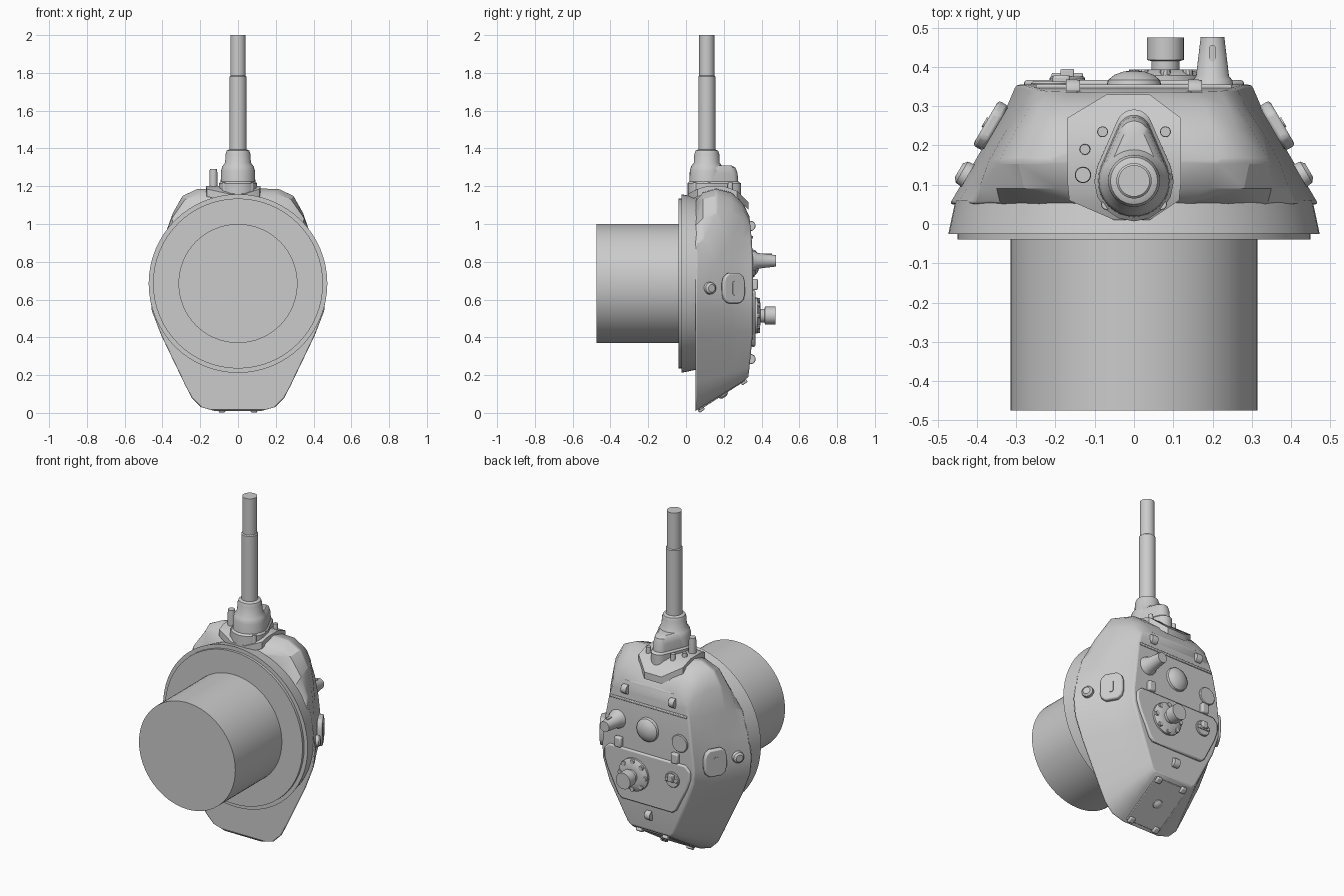
import bpy, bmesh, math
from mathutils import Vector, Matrix

default = bpy.data.objects.get("Cube")
if default:
    bpy.data.objects.remove(default, do_unlink=True)

grey = bpy.data.materials.new("armour grey")
grey.use_nodes = True
colour = (0.6, 0.6, 0.6, 1)
grey.diffuse_color = colour
grey.node_tree.nodes["Principled BSDF"].inputs["Base Color"].default_value = colour

X, Y, Z = Vector((1, 0, 0)), Vector((0, 1, 0)), Vector((0, 0, 1))


def finish(name, bm, bevel=0, angle=35):
    bmesh.ops.remove_doubles(bm, verts=bm.verts, dist=1e-5)
    bmesh.ops.recalc_face_normals(bm, faces=bm.faces)
    mesh = bpy.data.meshes.new(name)
    bm.to_mesh(mesh)
    bm.free()
    mesh.materials.append(grey)
    obj = bpy.data.objects.new(name, mesh)
    bpy.context.collection.objects.link(obj)
    if bevel:
        mod = obj.modifiers.new("soft edges", "BEVEL")
        mod.width, mod.segments, mod.limit_method = bevel, 2, "ANGLE"
        mod.angle_limit = math.radians(40)
    bpy.ops.object.select_all(action="DESELECT")
    obj.select_set(True)
    bpy.context.view_layer.objects.active = obj
    bpy.ops.object.shade_smooth_by_angle(angle=math.radians(angle))
    return obj


def frame(loc, normal, up):
    """Placement whose local z is the normal and local y is up."""
    n = Vector(normal).normalized()
    side = Vector(up).cross(n).normalized()
    rot = Matrix((side, n.cross(side), n)).transposed()
    return Matrix.Translation(loc) @ rot.to_4x4()


def loft(name, rings, bevel=0, cap=True, angle=35):
    bm = bmesh.new()
    rows = [[bm.verts.new(p) for p in ring] for ring in rings]
    n = len(rows[0])
    for a, b in zip(rows, rows[1:]):
        for i in range(n):
            j = (i + 1) % n
            bm.faces.new((a[i], a[j], b[j], b[i]))
    if cap:
        bm.faces.new(rows[0])
        bm.faces.new(rows[-1])
    else:  # mirrored outlines are closed by strips running across the middle
        for row in (rows[0], rows[-1]):
            for i in range(n // 2 - 1):
                bm.faces.new((row[i], row[i + 1], row[n - 2 - i], row[n - 1 - i]))
    return finish(name, bm, bevel, angle)


def lathe(name, profile, loc, axis=Y, up=Z, seg=32):
    m = frame(loc, axis, up)
    turns = [2 * math.pi * k / seg for k in range(seg)]
    return loft(name, [[m @ Vector((r * math.cos(a), r * math.sin(a), h)) for a in turns]
                       for r, h in profile])


def disc(name, r, h, loc, axis=Y, up=Z, seg=24):
    return lathe(name, [(r, 0), (r, h * 0.75), (r * 0.92, h)], loc, axis, up, seg)


def prism(name, outline, depth, place, bevel=0):
    return loft(name, [[place @ Vector((x, y, h)) for x, y in outline] for h in (0, depth)], bevel)


def box(name, size, loc, normal=Y, up=Z, bevel=0.004):
    w, h, d = size
    outline = [(-w / 2, -h / 2), (w / 2, -h / 2), (w / 2, h / 2), (-w / 2, h / 2)]
    return prism(name, outline, d, frame(loc, normal, up), bevel)


def mirrored(half):
    return half + [(-x, y) for x, y in reversed(half)]


def capsule(r1, y1, r2, y2, phi=0, steps=10):
    """Outline hugging two circles on the local y axis."""
    pts = []
    for r, c, a, b in ((r2, y2, phi, math.pi - phi), (r1, y1, math.pi - phi, 2 * math.pi + phi)):
        for k in range(steps + 1):
            t = a + (b - a) * k / steps
            pts.append((r * math.cos(t), c + r * math.sin(t)))
    return pts


# Cast turret shell: half outlines from rear to front, stacked from ring to roof
base = [(0.02, 0.01), (0.13, 0.01), (0.2, 0.03), (0.25, 0.08), (0.29, 0.16), (0.41, 0.41),
        (0.46, 0.54), (0.47, 0.64), (0.45, 0.78),
        (0.41, 0.9), (0.34, 0.99), (0.24, 1.07), (0.13, 1.12), (0.02, 1.135)]
roof = [(0.02, 0.19), (0.13, 0.19), (0.14, 0.2), (0.15, 0.21), (0.165, 0.24), (0.255, 0.43),
        (0.295, 0.55), (0.3, 0.63), (0.28, 0.8),
        (0.26, 0.92), (0.24, 0.98), (0.22, 1.02), (0.17, 1.04), (0.02, 1.04)]
cheeks = {0.09: [(0.395, 0.92), (0.35, 1.03), (0.28, 1.13), (0.19, 1.165), (0.02, 1.17)],
          0.16: [(0.37, 0.93), (0.345, 1.06), (0.295, 1.15), (0.22, 1.185), (0.02, 1.19)],
          0.24: [(0.325, 0.93), (0.3, 1.06), (0.26, 1.13), (0.2, 1.165), (0.02, 1.17)],
          0.3: [(0.285, 0.93), (0.265, 1.03), (0.24, 1.08), (0.18, 1.11), (0.02, 1.115)]}


def roof_y(z):
    return min(0.355, 0.33 + 0.12 * (z - 0.19), 0.355 - 0.1 * (z - 0.85))


rings = [[(x, 0.05, z) for x, z in mirrored(base)]]
for y, front in cheeks.items():
    t = (y - 0.05) / 0.29
    rear = [(a + (c - a) * t, b + (d - b) * t) for (a, b), (c, d) in zip(base[:9], roof[:9])]
    rings.append([(x, y, z) for x, z in mirrored(rear + front)])
rings.append([(x, roof_y(z), z) for x, z in mirrored(roof)])
loft("turret_shell", rings, 0.008, cap=False, angle=32)

# Turret ring and basket
centre = (0, 0, 0.685)
lathe("turret_ring", [(0.45, -0.04), (0.45, -0.025), (0.473, -0.025), (0.455, 0.06)], centre, seg=64)
lathe("basket", [(0.315, -0.475), (0.315, -0.03)], centre, seg=64)

# Bent mantlet plate across the rounded front
strips = [(0.01, -0.05, 0.04, 1.16), (0.06, -0.165, 0.115, 1.185), (0.11, -0.17, 0.12, 1.2),
          (0.2, -0.17, 0.12, 1.2), (0.27, -0.17, 0.12, 1.175), (0.33, -0.07, 0.04, 1.115)]
loft("mantlet_plate", [[(l, y, z), (r, y, z), (r, y, z - 0.04), (l, y, z - 0.04)]
                       for y, l, r, z in strips])

# Mantlet hood, collar and gun
hood = capsule(0.092, 0.11, 0.042, 0.235, 0.39)
layers = [(1.1, 1.15), (1.1, 1.215), (1, 1.225), (0.97, 1.27), (0.9, 1.298), (0.75, 1.31)]
loft("mantlet_hood", [[(x * s, 0.13 + (y - 0.13) * s, z) for x, y in hood] for s, z in layers])
gun_foot = (0, 0.11, 0)
lathe("gun_collar", [(0.093, 1.18), (0.09, 1.28), (0.083, 1.305), (0.068, 1.325),
                     (0.066, 1.37), (0.06, 1.388), (0.045, 1.395)], gun_foot, Z, Y)
lathe("gun_barrel", [(0.045, 1.35), (0.045, 1.78), (0.04, 1.785), (0.04, 2)], gun_foot, Z, Y)
for x, y in ((0.08, 0.235), (0.085, 0.12), (-0.08, 0.235), (-0.125, 0.19), (-0.07, 0.05), (0.07, 0.05)):
    disc("mantlet_bolt", 0.014, 0.05, (x, y, 1.17), Z, Y, 12)
disc("mantlet_post", 0.021, 0.11, (-0.13, 0.125, 1.18), Z, Y, 16)

# Engine-side roof hatch and the weld strip ahead of it
hatch = mirrored([(0.165, 0.35), (0.19, 0.37), (0.26, 0.51), (0.28, 0.57), (0.28, 0.62), (0.25, 0.65)])
prism("roof_hatch", [(-x, z) for x, z in hatch], 0.022, frame((0, 0.345, 0), Y, Z), 0.008)
box("roof_weld_strip", (0.5, 0.014, 0.012), (0, 0.343, 0.93))

# Roof fittings
lathe("roof_dome", [(0.07, 0), (0.066, 0.015), (0.05, 0.028), (0.028, 0.036), (0.008, 0.039)],
      (0, 0.352, 0.795))
lathe("sight_cone", [(0.055, 0), (0.05, 0.02), (0.042, 0.03), (0.03, 0.13)], (0.2, 0.347, 0.805))
prism("sight_slit", capsule(0.009, -0.012, 0.009, 0.012), 0.006, frame((0.2, 0.435, 0.838), Z, Y))
disc("vent_disc", 0.052, 0.018, (-0.21, 0.345, 0.77))
knob = (0.08, 0.36, 0.515)
lathe("vent_base", [(0.095, 0), (0.095, 0.018), (0.075, 0.03), (0.045, 0.034)], knob)
lathe("vent_stalk", [(0.036, 0), (0.036, 0.055), (0.047, 0.058), (0.047, 0.115)], knob)
for k in range(8):
    a = k * math.pi / 4
    disc("vent_bolt", 0.014, 0.033, (0.08 + 0.08 * math.cos(a), 0.36, 0.515 + 0.08 * math.sin(a)), seg=10)
disc("hatch_lock_disc", 0.045, 0.016, (-0.17, 0.36, 0.55))
box("hatch_lock_bar", (0.08, 0.02, 0.015), (-0.17, 0.37, 0.55))
box("hatch_lock_lug", (0.035, 0.04, 0.03), (-0.17, 0.365, 0.565))
for x, z in ((0.155, 0.99), (-0.155, 0.99), (0, 0.285)):
    disc("lifting_lug", 0.027, 0.036, (x - 0.018, roof_y(z), z), X, Z, 20)
for x in (-0.185, 0.185):
    box("hatch_hinge", (0.045, 0.06, 0.03), (x, 0.35, 0.68), bevel=0.008)

# Removable rear plate with its bosses
slope, out = Vector((0, 0.84, 0.54)), Vector((0, 0.54, -0.84))
foot = Vector((0, 0.05, 0.01))
box("rear_plate", (0.22, 0.29, 0.012), foot + slope * 0.165 - out * 0.004, out, slope, 0.003)
lathe("rear_dome", [(0.03, 0), (0.026, 0.014), (0.012, 0.022)], foot + slope * 0.17, out, slope, 20)
for x in (-0.085, 0.085):
    for d in (0.03, 0.3):
        box("rear_clamp", (0.035, 0.035, 0.02), foot + slope * d + X * x, out, slope, 0.006)

# Pistol ports on both flanks
for s in (-1, 1):
    normal = Vector((0.86 * s, 0.5, 0))
    port = frame((0.352 * s, 0.243, 0.66), normal, Z)
    outline = mirrored([(0.035, -0.08), (0.058, -0.06), (0.066, -0.03),
                        (0.066, 0.03), (0.058, 0.06), (0.035, 0.08)])
    prism("pistol_port", outline, 0.03, port, 0.008)
    prism("port_slot", capsule(0.014, -0.024, 0.014, 0.024), 0.006,
          port @ Matrix.Translation((0, 0, 0.028)))
    lathe("flank_plug", [(0.033, 0), (0.031, 0.018), (0.02, 0.027)],
          (0.423 * s, 0.123, 0.66), normal)
